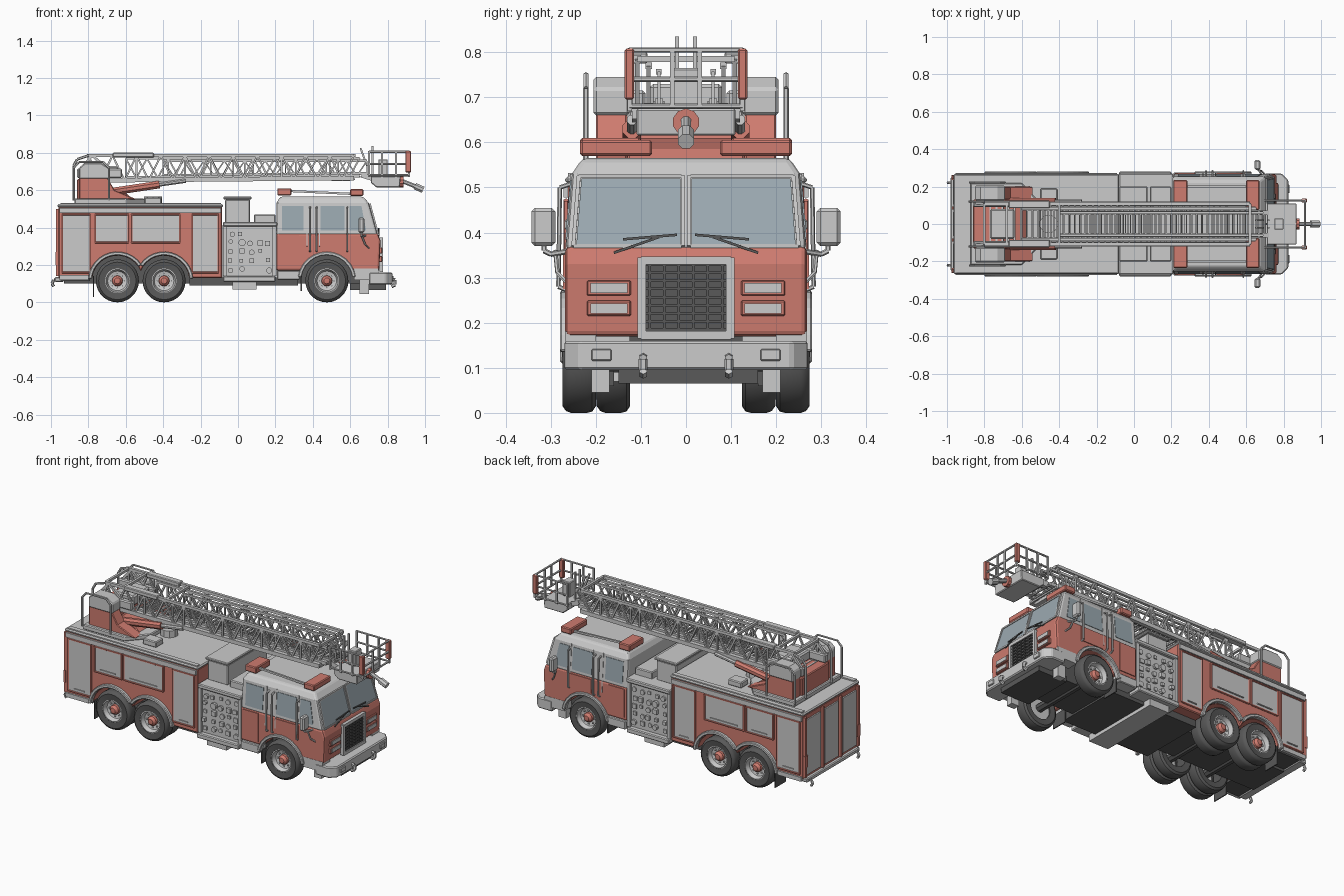
import bpy, bmesh, random
from math import sin, cos, pi, radians
from mathutils import Vector as V

if "Cube" in bpy.data.objects:
    bpy.data.objects.remove(bpy.data.objects["Cube"])
random.seed(4)

def material(name, c):
    m = bpy.data.materials.new(name)
    m.diffuse_color = (*c, 1)
    m.use_nodes = True
    m.node_tree.nodes["Principled BSDF"].inputs["Base Color"].default_value = m.diffuse_color
    return m
RED = material("red_paint", (0.62, 0.2, 0.16))
GLASS = material("window_glass", (0.33, 0.4, 0.44))
DARK = material("dark_rubber", (0.1, 0.1, 0.1))

# ---- helpers: everything is built in world coordinates, mir mirrors across y ----
def make(name, bm, mat=None, bevel=0, mir=False, smooth=False, seg=1):
    bmesh.ops.remove_doubles(bm, verts=bm.verts, dist=1e-5)
    bmesh.ops.recalc_face_normals(bm, faces=bm.faces)
    if smooth:
        for f in bm.faces: f.smooth = True
        for e in bm.edges:
            e.smooth = len(e.link_faces) == 2 and e.calc_face_angle() < 0.6
    me = bpy.data.meshes.new(name)
    bm.to_mesh(me); bm.free()
    o = bpy.data.objects.new(name, me)
    bpy.context.collection.objects.link(o)
    if mat: me.materials.append(mat)
    if bevel:
        b = o.modifiers.new("bevel", 'BEVEL')
        b.width, b.segments, b.limit_method, b.angle_limit = bevel, seg, 'ANGLE', radians(40)
    if mir:
        m = o.modifiers.new("mirror", 'MIRROR')
        m.use_axis = (False, True, False); m.use_mirror_merge = False
    return o

def slab(name, pts, vec, mat=None, **k):
    bm = bmesh.new()
    a = [bm.verts.new(p) for p in pts]
    b = [bm.verts.new(V(p) + V(vec)) for p in pts]
    bm.faces.new(a); bm.faces.new(b[::-1])
    for i in range(len(a)):
        j = (i + 1) % len(a)
        bm.faces.new((a[i], a[j], b[j], b[i]))
    return make(name, bm, mat, **k)

def prism(name, xz, y0, y1, mat=None, **k):
    return slab(name, [(x, y0, z) for x, z in xz], (0, y1 - y0, 0), mat, **k)

def box(name, x0, x1, y0, y1, z0, z1, mat=None, **k):
    return prism(name, [(x0, z0), (x1, z0), (x1, z1), (x0, z1)], y0, y1, mat, **k)

def bars(name, segs, r, mat=None, n=4, **k):
    bm = bmesh.new()
    for a, b in segs:
        a, b = V(a), V(b); d = (b - a).normalized()
        u = d.cross(V((0, 0, 1)) if abs(d.z) < 0.95 else V((0, 1, 0))).normalized(); w = d.cross(u)
        off = [u * r * cos(2*pi*(i+.5)/n) + w * r * sin(2*pi*(i+.5)/n) for i in range(n)]
        p = [bm.verts.new(a + o) for o in off]; q = [bm.verts.new(b + o) for o in off]
        bm.faces.new(p); bm.faces.new(q[::-1])
        for i in range(n): bm.faces.new((p[i], p[i-1], q[i-1], q[i]))
    return make(name, bm, mat, **k)

def path(name, pts, r, mat=None, **k):
    return bars(name, list(zip(pts, pts[1:])), r, mat, n=6, **k)

def lathe(name, prof, cx, cz, n=28, mat=None, **k):
    bm = bmesh.new()
    rings = [[bm.verts.new((cx + r*cos(2*pi*i/n), y, cz + r*sin(2*pi*i/n))) for i in range(n)] for r, y in prof]
    for a, b in zip(rings, rings[1:] + rings[:1]):
        for i in range(n): bm.faces.new((a[i], a[i-1], b[i-1], b[i]))
    bmesh.ops.dissolve_degenerate(bm, edges=bm.edges, dist=1e-5)
    return make(name, bm, mat, smooth=True, **k)

def arc(cx, r, a0, a1, n=12, cz=.115):
    return [(cx + r*cos(radians(a0+(a1-a0)*i/n)), cz + r*sin(radians(a0+(a1-a0)*i/n))) for i in range(n+1)]

# ---- chassis ----
box("chassis_core", -.93, .72, -.125, .125, .1, .34, DARK)
box("centre_floor", -.26, .32, -.2, .2, .09, .15, DARK)
box("rear_floor", -.95, -.79, -.25, .25, .115, .14, DARK)
box("under_tank", -.03, .1, -.25, .25, .07, .13)
box("front_underplate", .6, .79, -.15, .16, .065, .1, DARK)
bars("axles", [((x, -.22, .115), (x, .22, .115)) for x in (-.645, -.395, .475)], .025, DARK, n=8)
for x, z in ((-.775, .03), (.335, .06)):
    box("mud_flap", x, x + .006, .16, .26, z, .14, DARK, mir=True)
box("front_bracket", .65, .7, .17, .21, .045, .12, mir=True)

# ---- wheels ----
tyre = [(.066, .203), (.1, .2), (.112, .208), (.115, .22), (.115, .255), (.111, .266), (.1, .274), (.066, .27)]
rim = [(.068, .268), (.061, .27), (.052, .245), (.03, .238), (0, .238), (0, .21), (.068, .21)]
for x in (-.645, -.395, .475):
    lathe("tyre", tyre, x, .115, mat=DARK, mir=True)
    lathe("rim", rim, x, .115, mir=True)
    lathe("hub", [(0, .23), (.03, .23), (.028, .252), (.016, .266), (0, .268)], x, .115, 12, RED, mir=True)
    bars("lug_bolts", [((x + .04*cos(i*pi/4), .235, .115 + .04*sin(i*pi/4)), (x + .04*cos(i*pi/4), .249, .115 + .04*sin(i*pi/4))) for i in range(8)], .005, n=6, mir=True)
    if x < 0:
        lathe("inner_tyre", [(r, y - .076) for r, y in tyre], x, .115, mat=DARK, mir=True)

# ---- rear body ----
body = [(-.96, .13)] + arc(-.645, .135, 173.6, 22.2) + arc(-.395, .135, 157.8, 6.4)[1:] + [(-.085, .13), (-.085, .51), (-.96, .51)]
prism("rear_body", body, -.262, .262, RED, bevel=.005)
box("body_deck", -.965, -.08, -.268, .268, .508, .525, bevel=.006)
box("deck_lip", -.95, -.09, .235, .262, .52, .532, mir=True)
for cx, a0, a1 in ((-.645, 176, 34), (-.395, 146, 4), (.475, 172, 8)):
    prism("wheel_arch_trim", arc(cx, .137, a0, a1) + arc(cx, .156, a1, a0), .25, .28, mir=True, bevel=.004)
for x0, x1, z0 in ((-.94, -.79, .16), (-.765, -.585, .32), (-.57, -.31, .32), (-.245, -.105, .16)):
    box("locker_shutter", x0, x1, .255, .267, z0, .465, mir=True)
    edge = [(x0, .266, z0), (x1, .266, z0), (x1, .266, .47), (x0, .266, .47), (x0, .266, z0)]
    path("shutter_frame", edge, .006, RED, mir=True)
    bars("shutter_handle", [((x0 + .04, .27, z0 + .02), (x1 - .04, .27, z0 + .02))], .004, mir=True)
box("body_top_rail", -.955, -.09, .26, .272, .478, .505, mir=True)
box("body_sill", -.955, -.8, .255, .273, .12, .145, mir=True)
# rear face
for y in (-.17, 0, .17):
    box("rear_shutter", -.968, -.955, y - .065, y + .065, .15, .48)
bars("rear_columns", [((-.965, y, .14), (-.965, y, .5)) for y in (-.25, -.085, .085, .25)], .012, RED)
box("rear_step", -.98, -.93, -.25, .25, .11, .135, bevel=.005)
path("rear_hook", [(-.96, .22, .12), (-.985, .22, .12), (-.995, .22, .1), (-.985, .22, .085)], .008, mir=True)
box("tail_lamp", -.975, -.96, .235, .262, .2, .27, RED, mir=True)

# ---- pump compartment ----
box("pump_house", -.09, .21, -.25, .25, .13, .41)
box("pump_top", -.08, .21, -.27, .27, .405, .43, bevel=.005)
box("pump_step", -.08, .2, -.28, .28, .11, .14, bevel=.005)
bars("pump_frame", [((x, .256, .14), (x, .256, .41)) for x in (-.07, .195)], .014, mir=True)
for i in range(5):
    for j in range(5):
        x, z, r = -.035 + .05*i + random.uniform(-.008, .008), .175 + .048*j + random.uniform(-.006, .006), random.uniform(.012, .02)
        bars("pump_gauge", [((x, .24, z), (x, random.uniform(.256, .27), z))], r, n=random.choice((4, 8, 10)), mir=True)
box("deck_box", -.07, .065, -.19, .19, .425, .55, bevel=.006)
box("deck_box_lid", -.078, .072, -.2, .2, .55, .565, bevel=.004)
box("deck_crosslay", .085, .2, -.2, .2, .42, .47, bevel=.005)

# ---- cab ----
cab = [(.205, .17)] + arc(.475, .14, 156.9, 23.1) + [(.755, .17), (.762, .33), (.747, .37), (.205, .37)]
prism("cab_lower", cab, -.268, .268, RED, bevel=.012, seg=2)
bm = bmesh.new()
rings = [[bm.verts.new(p) for p in ((x0, -y, z), (x1, -y, z), (x1, y, z), (x0, y, z))]
         for x0, x1, y, z in ((.205, .747, .267, .36), (.205, .70, .253, .53), (.225, .67, .23, .565))]
bm.faces.new(rings[0]); bm.faces.new(rings[2])
for a, b in zip(rings, rings[1:]):
    for i in range(4): bm.faces.new((a[i], a[i-1], b[i-1], b[i]))
make("cab_upper", bm, bevel=.012, seg=2)
slab("windscreen", [(.743, .012, .375), (.743, .243, .375), (.701, .232, .52), (.701, .012, .52)], (.006, 0, 0), GLASS, mir=True)
bars("windscreen_frame", [((.748, .01, .37), (.748, .25, .37)), ((.748, .25, .37), (.706, .238, .525)),
     ((.706, .238, .525), (.706, .01, .525)), ((.706, .006, .525), (.748, .006, .37))], .006, mir=True)
for x0, x1, t in ((.235, .35, 0), (.44, .57, 0), (.595, .685, .025)):
    slab("side_window", [(x0, .262, .385), (x1, .262, .385), (x1 - t, .251, .515), (x0, .251, .515)], (0, .006, 0), GLASS, mir=True)
box("rear_door_panel", .22, .325, .264, .273, .19, .36, RED, mir=True)
box("front_door_panel", .44, .59, .264, .273, .275, .36, RED, mir=True)
for x in (.385, .42, .585):
    path("grab_handle", [(x, .26, .27), (x, .283, .28), (x, .28, .5), (x, .25, .51)], .005, mir=True)
bars("door_seams", [((x, .269, .3), (x, .254, .53)) for x in (.37, .435, .583)], .004, mir=True)
box("cab_step", .21, .33, .2, .275, .12, .17, bevel=.004, mir=True)
box("cab_front_skirt", .62, .75, .2, .268, .12, .18, mir=True)
# mirrors
box("wing_mirror", .645, .675, .29, .343, .37, .455, bevel=.008, mir=True)
path("mirror_arm", [(.69, .25, .36), (.66, .3, .352), (.66, .315, .36), (.66, .315, .38)], .006, mir=True)
path("mirror_stay", [(.7, .265, .29), (.68, .285, .31), (.66, .29, .36)], .005, mir=True)
# wipers, grille, headlights
bars("wipers", [((.755, .16, .355), (.752, .06, .39)), ((.753, .02, .395), (.75, .14, .385))], .004, DARK, mir=True)
box("grille_back", .75, .765, -.1, .1, .17, .34, DARK)
bars("grille_frame", [((.766, -.1, z), (.766, .1, z)) for z in (.172, .338)] + [((.766, y, .165), (.766, y, .345)) for y in (-.098, .098)], .013)
bars("grille_slats", [((.768, -.09, .185 + .018*i), (.768, .09, .185 + .018*i)) for i in range(9)] +
     [((.768, -.08 + .032*i, .175), (.768, -.08 + .032*i, .335)) for i in range(6)], .004, DARK)
for z in (.215, .26):
    box("headlight_bezel", .745, .77, .122, .22, z, z + .034, RED, bevel=.003, mir=True)
    box("headlight_lens", .76, .774, .13, .212, z + .006, z + .028, mir=True)
# bumper
slab("front_bumper", [(.7, -.27, .095), (.79, -.27, .095), (.825, -.235, .095), (.825, .235, .095), (.79, .27, .095), (.7, .27, .095)], (0, 0, .065), bevel=.006)
box("bumper_lamp", .82, .832, .165, .21, .115, .142, bevel=.003, mir=True)
path("tow_hook", [(.81, .095, .125), (.84, .095, .12), (.84, .095, .095), (.82, .095, .085)], .01, mir=True)
# roof lights
box("front_light_bar", .6, .67, .075, .235, .57, .605, RED, bevel=.005, mir=True)
box("rear_light_bar", .21, .285, .1, .235, .572, .61, RED, bevel=.005, mir=True)
bars("roof_rail", [((.28, .2, .595), (.61, .2, .58))], .008, mir=True)

# ---- turntable ----
base = [(-.875, -.22), (-.6, -.22), (-.5, -.11), (-.5, .11), (-.6, .22), (-.875, .22)]
slab("turntable_base", [(x, y, .525) for x, y in base], (0, 0, .03), bevel=.005)
prism("turntable_plinth", [(-.86, .55), (-.56, .55), (-.6, .585), (-.7, .61), (-.7, .66), (-.86, .66)], -.13, .13, RED, bevel=.005)
prism("turntable_side", [(-.85, .55), (-.54, .55), (-.66, .6), (-.7, .67), (-.85, .67)], .13, .2, RED, mir=True, bevel=.004)
prism("pedestal", [(-.85, .66), (-.69, .66), (-.69, .72), (-.73, .745), (-.82, .745), (-.85, .72)], .125, .205, mir=True, bevel=.006)
path("turntable_rail", [(-.69, .222, .545), (-.69, .222, .72), (-.72, .222, .75), (-.85, .222, .75), (-.878, .222, .72), (-.878, .222, .545)], .006, mir=True)
path("ladder_hoop", [(-.88, .12, .545), (-.88, .12, .73), (-.86, .12, .765), (-.8, .12, .785)], .007, mir=True)
bars("lift_cylinder", [((-.72, .12, .585), (-.42, .12, .63))], .022, RED, n=8, mir=True)
bars("lift_rod", [((-.42, .12, .63), (-.28, .12, .65))], .012, n=8, mir=True)
bars("deck_hatch", [((-.455, 0, .52), (-.455, 0, .565))], .05, n=10)
box("deck_valve", -.5, -.41, .12, .19, .525, .56, mir=True, bevel=.005)

# ---- ladder: three nested truss sections ----
def section(name, x0, x1, y, zb, zt, n, r):
    P = lambda i, z: (x0 + (x1 - x0) * i / n, y, z)
    bars(name + "_bottom_rail", [(P(0, zb), P(n, zb + .012))], r * 2.4, mir=True)
    bars(name + "_top_rail", [(P(0, zt), P(n, zt))], r * 1.7, mir=True)
    bars(name + "_truss", [(P(i, zb if i % 2 else zt), P(i + 1, zt if i % 2 else zb)) for i in range(n)] +
         [(P(i, zb), P(i, zt)) for i in range(0, n + 1, 4)], r, mir=True)
    step = (x1 - x0) / (2 * n)
    bars(name + "_rungs", [((x0 + i*step, -y, zb + .006), (x0 + i*step, y, zb + .006)) for i in range(2*n + 1)], r * .9)
section("outer_ladder", -.8, .62, .108, .652, .785, 22, .007)
section("middle_ladder", -.6, .65, .083, .665, .77, 22, .006)
section("inner_ladder", -.4, .69, .06, .677, .757, 20, .005)
box("ladder_heel", -.86, -.62, .09, .125, .665, .715, mir=True, bevel=.006)
bars("ladder_heel_braces", [((-.85, .11, .7), (-.78, .11, .785)), ((-.78, .11, .785), (-.68, .11, .7))], .01, mir=True)
box("ladder_cap", -.67, -.45, .085, .125, .775, .8, bevel=.004, mir=True)
box("ladder_winch", -.77, -.64, -.08, .08, .67, .73, bevel=.008)
box("ladder_cross_plate", .5, .6, -.1, .1, .65, .665)
bars("top_spreaders", [((x, -.108, .785), (x, .108, .785)) for x in (-.8, -.68, -.4, .62)], .01)

# ---- basket and nozzle ----
prism("basket_floor", [(.71, .64), (.74, .615), (.865, .615), (.87, .675), (.71, .675)], -.11, .11, bevel=.004)
top = lambda z: [(.7, .125, z), (.915, .125, z), (.915, 0, z)]
for z in (.68, .74, .805):
    path("basket_rail", top(z), .006, mir=True)
bars("basket_posts", [((x, .125, .67), (x, .125, .808)) for x in (.7, .77, .845, .915)] + [((.915, .03, .675), (.915, .03, .808))], .007, mir=True)
box("basket_marker", .895, .925, .115, .136, .695, .808, RED, bevel=.004, mir=True)
bars("ladder_tips", [((.72, .02, .67), (.72, .02, .835)), ((.69, .02, .73), (.655, .02, .825))], .007, mir=True)
bars("basket_mount", [((.66, .06, .68), (.76, .06, .65))], .018, mir=True)
box("control_box", .75, .8, -.03, .03, .675, .765, bevel=.004)
bars("nozzle_swivel", [((.855, 0, .645), (.885, 0, .645))], .03, RED, n=10)
bars("nozzle_pipe", [((.88, 0, .648), (.955, 0, .618))], .012, n=8)
bars("nozzle_tip", [((.945, 0, .622), (.99, 0, .602))], .019, n=8)
